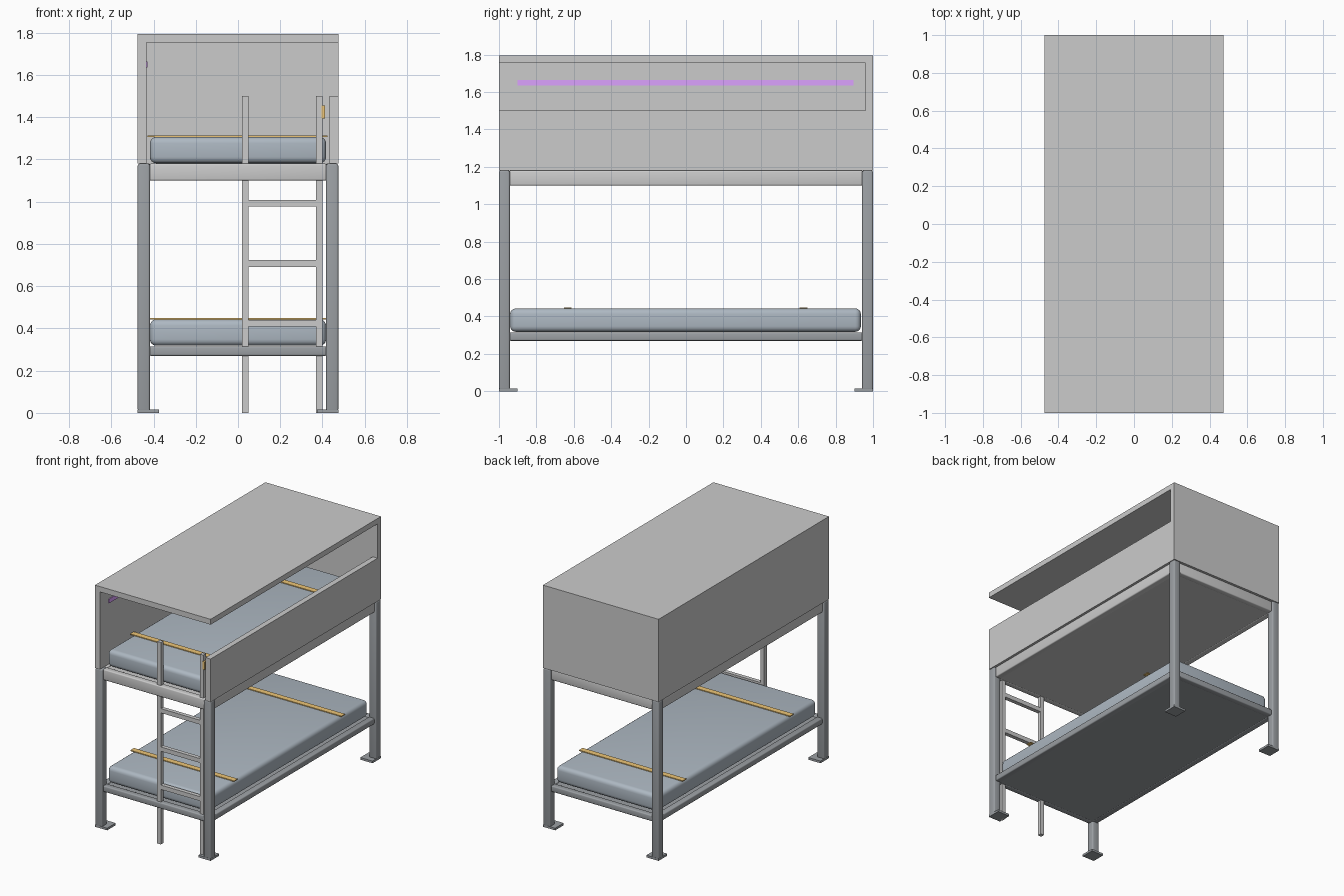
import bpy, math

if "Cube" in bpy.data.objects:
    bpy.data.objects.remove(bpy.data.objects["Cube"])


def material(name, rgb):
    m = bpy.data.materials.new(name)
    m.diffuse_color = (*rgb, 1)
    m.use_nodes = True
    m.node_tree.nodes["Principled BSDF"].inputs["Base Color"].default_value = m.diffuse_color
    return m


STEEL = material("dark_steel", (0.33, 0.35, 0.37))
FABRIC = material("mattress_fabric", (0.42, 0.48, 0.54))
STRAP = material("gold_strap", (0.85, 0.56, 0.18))
LIGHT = material("violet_light", (0.72, 0.36, 1.0))


def box(name, x, y, z, mat=None, bevel=0, segments=3):
    """Box from (min, max) ranges, optionally with rounded edges."""
    bpy.ops.mesh.primitive_cube_add(
        size=1, location=[(r[0] + r[1]) / 2 for r in (x, y, z)])
    ob = bpy.context.object
    ob.name = name
    ob.scale = [r[1] - r[0] for r in (x, y, z)]
    bpy.ops.object.transform_apply(location=False, rotation=False, scale=True)
    if mat:
        ob.data.materials.append(mat)
    if bevel:
        mod = ob.modifiers.new("rounded_edges", 'BEVEL')
        mod.width = bevel
        mod.segments = segments
        bpy.ops.object.modifier_apply(modifier=mod.name)
        bpy.ops.object.shade_smooth_by_angle(angle=math.radians(35))
    return ob


def span(sign, inner, outer):
    """Range on one side of the centre line."""
    return sorted((sign * inner, sign * outer))


# Corner posts with base plates
for sx in (-1, 1):
    for sy in (-1, 1):
        box("corner_post", span(sx, 0.417, 0.475), span(sy, 0.942, 1.0),
            (0.01, 1.18), STEEL, 0.009)
        box("base_plate", span(sx, 0.375, 0.475), span(sy, 0.9, 1.0),
            (0, 0.016), STEEL)

# Lower and upper bunk frames, rails between the posts
for name, z0, z1, mat in (("lower", 0.27, 0.315, STEEL),
                          ("upper", 1.10, 1.18, None)):
    for s in (-1, 1):
        box(name + "_side_rail", span(s, 0.415, 0.462), (-0.945, 0.945),
            (z0, z1), mat, 0.008)
        box(name + "_end_rail", (-0.42, 0.42), span(s, 0.942, 0.987),
            (z0, z1), mat, 0.008)
    box(name + "_base_panel", (-0.43, 0.43), (-0.95, 0.95),
        (z0 + 0.002, z1 - 0.008), mat)

# Mattresses, each with two straps
for name, z in (("lower", 0.318), ("upper", 1.182)):
    box(name + "_mattress", (-0.417, 0.417), (-0.94, 0.935),
        (z, z + 0.125), FABRIC, 0.03, 4)
    for y in (-0.632, 0.628):
        box(name + "_strap", (-0.428, 0.425), (y - 0.021, y + 0.021),
            (z + 0.124, z + 0.131), STRAP)

# Upper cabin: roof, closed left side and back, low right guard wall
box("roof", (-0.475, 0.475), (-1, 1), (1.755, 1.795))
box("left_wall", (-0.475, -0.434), (-1, 1), (1.18, 1.755))
box("back_wall", (-0.434, 0.475), (0.96, 1), (1.18, 1.755))
box("right_guard_wall", (0.434, 0.475), (-1, 0.96), (1.18, 1.5))
box("light_strip", (-0.434, -0.428), (-0.9, 0.895), (1.635, 1.665), LIGHT)

# Ladder
for x in (0.02, 0.37):
    box("ladder_rail", (x, x + 0.03), (-0.977, -0.947), (0, 1.5))
for z in (0.425, 0.708, 0.993):
    box("ladder_rung", (0.05, 0.37), (-0.977, -0.947), (z - 0.016, z + 0.016))
box("ladder_latch", (0.395, 0.413), (-0.982, -0.945), (1.395, 1.455), STRAP)
